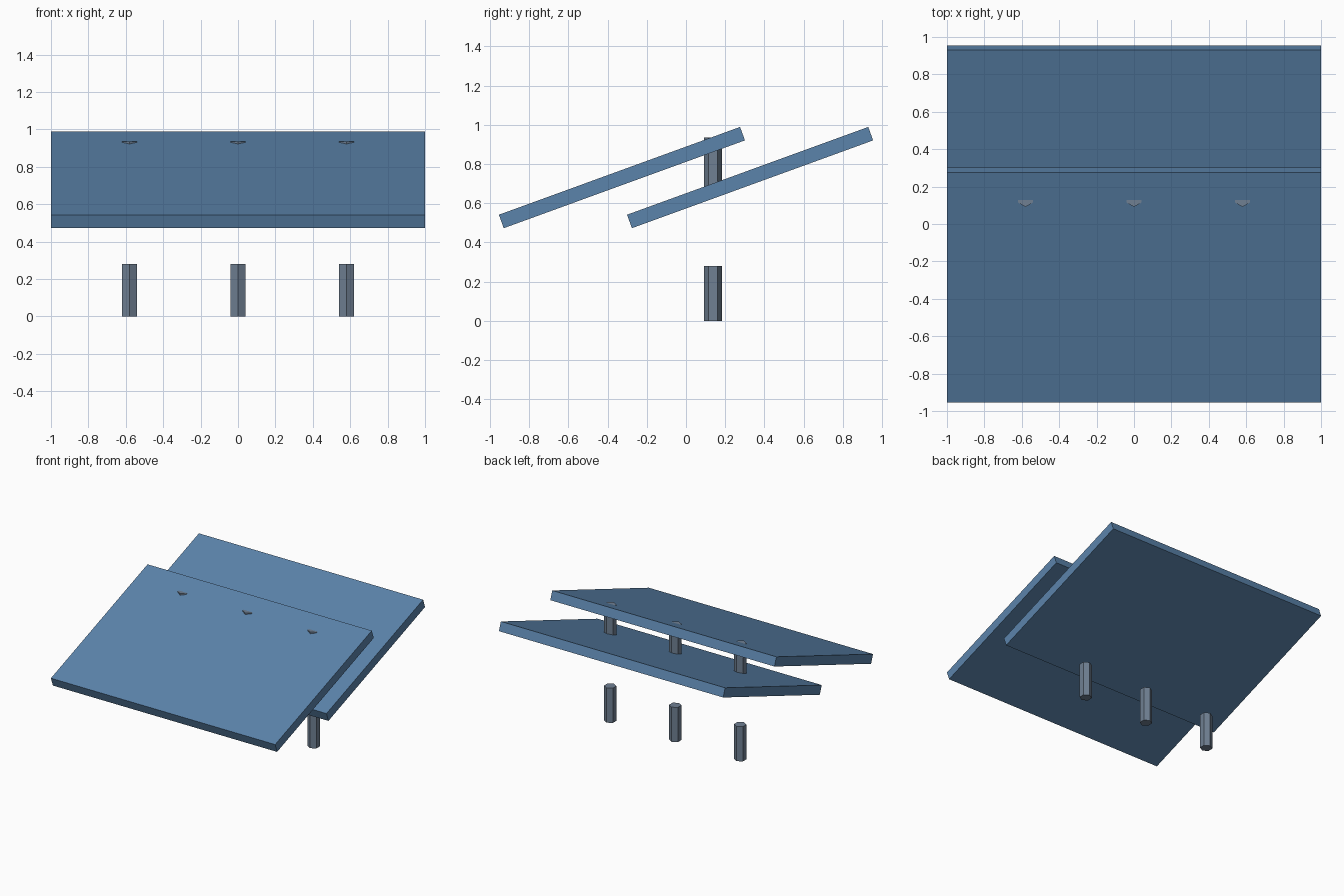
import bpy
from math import radians

if "Cube" in bpy.data.objects:
    bpy.data.objects.remove(bpy.data.objects["Cube"])

TILT = radians(20)


def material(name, color):
    m = bpy.data.materials.new(name)
    m.diffuse_color = color
    m.use_nodes = True
    m.node_tree.nodes["Principled BSDF"].inputs["Base Color"].default_value = m.diffuse_color
    return m


panel_blue = material("panel_blue", (0.105, 0.23, 0.41, 1))
post_slate = material("post_slate", (0.16, 0.215, 0.29, 1))


def add_panel(name, y):
    # thin slab, tilted so its rear edge is raised
    bpy.ops.mesh.primitive_cube_add(size=1, location=(0, y, 0.731),
                                    rotation=(TILT, 0, 0))
    ob = bpy.context.object
    ob.name = name
    ob.scale = (2.0, 1.31, 0.073)
    ob.data.materials.append(panel_blue)


def add_post(name, x, z):
    # hexagonal post with a corner facing front
    bpy.ops.mesh.primitive_cylinder_add(vertices=6, radius=0.0455, depth=0.28,
                                        location=(x, 0.137, z + 0.14))
    ob = bpy.context.object
    ob.name = name
    ob.data.materials.append(post_slate)


# Two overlapping tilted panels
add_panel("front_panel", -0.327)
add_panel("rear_panel", 0.327)

# Ground posts, and upper posts joining the two panels
for side, x in (("left", -0.58), ("middle", 0), ("right", 0.58)):
    add_post("lower_post_" + side, x, 0)
    add_post("upper_post_" + side, x, 0.656)
